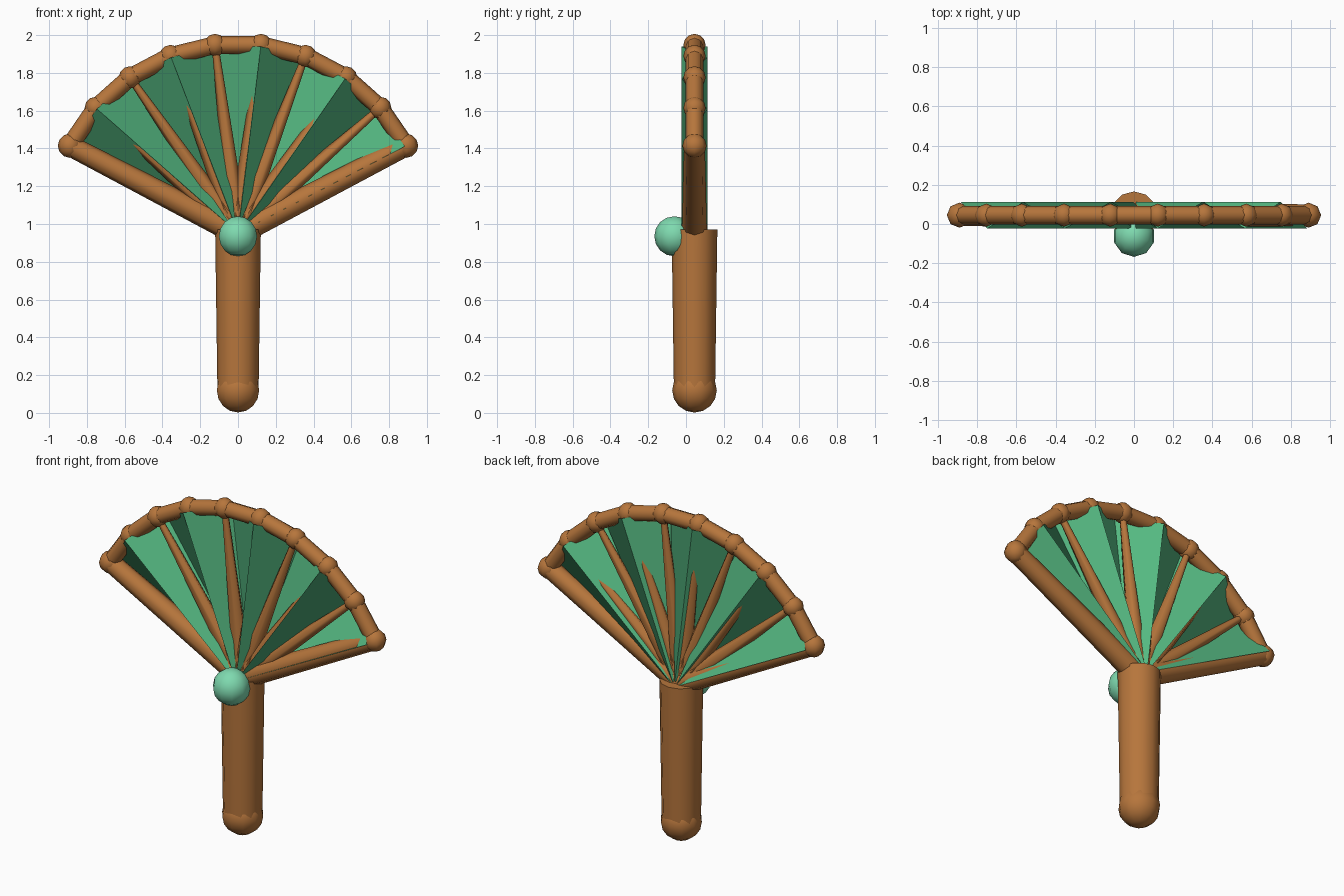
import bpy, bmesh
from math import sin, cos, radians
from mathutils import Vector

cube = bpy.data.objects.get("Cube")
if cube:
    bpy.data.objects.remove(cube, do_unlink=True)


def material(name, rgb):
    m = bpy.data.materials.new(name)
    m.use_nodes = True
    m.diffuse_color = (*rgb, 1)
    m.node_tree.nodes["Principled BSDF"].inputs["Base Color"].default_value = (*rgb, 1)
    return m


WOOD = material("brown wood", (0.47, 0.18, 0.045))
CLOTH = material("green cloth", (0.09, 0.48, 0.22))
GEM = material("pale green gem", (0.21, 0.70, 0.43))


def finish(name, bm, mat, smooth=True):
    bmesh.ops.recalc_face_normals(bm, faces=bm.faces)
    mesh = bpy.data.meshes.new(name)
    bm.to_mesh(mesh)
    bm.free()
    mesh.materials.append(mat)
    if smooth:
        mesh.shade_smooth()
        mesh.set_sharp_from_angle(angle=radians(60))
    ob = bpy.data.objects.new(name, mesh)
    bpy.context.collection.objects.link(ob)
    return ob


def rod(name, a, b, r1, r2, sides=8):
    """Tapered rod from point a to point b."""
    bm = bmesh.new()
    d = b - a
    bmesh.ops.create_cone(bm, cap_ends=True, segments=sides, radius1=r1, radius2=r2, depth=d.length)
    ob = finish(name, bm, WOOD)
    ob.rotation_mode = 'QUATERNION'
    ob.rotation_quaternion = d.to_track_quat('Z', 'Y')
    ob.location = (a + b) / 2


def ball(name, centre, r, mat, sides=10, rings=8):
    bm = bmesh.new()
    bmesh.ops.create_uvsphere(bm, u_segments=sides, v_segments=rings, radius=r)
    finish(name, bm, mat).location = centre


MID = 0.045      # depth of the fan's middle plane
HUB = Vector((0, MID, 0.952))
COUNT = 10
STEP = 13.9


def fan_point(i, radius, depth=0):
    t = radians((i - (COUNT - 1) / 2) * STEP)
    return HUB + Vector((sin(t) * radius, depth, cos(t) * radius))


# Handle, pommel and front gem
rod("handle", Vector((0, MID, 0.12)), Vector((0, MID, 0.97)), 0.109, 0.121, 12)
ball("pommel", (0, MID, 0.12), 0.118, WOOD)
ball("gem", (0, -0.062, 0.935), 0.106, GEM)

# Ribs, end spars and jointed rim
joints = [fan_point(i, 1.003) for i in range(COUNT)]
for i, p in enumerate(joints):
    ball(f"rim_joint_{i}", p, 0.064 if i in (0, COUNT - 1) else 0.059, WOOD, 8, 6)
    if i in (0, COUNT - 1):
        rod(f"end_spar_{i}", HUB, p, 0.066, 0.055)
    else:
        rod(f"rib_{i}", HUB, p, 0.055, 0.018, 6)
    if i:
        rod(f"rim_bar_{i}", joints[i - 1], p, 0.047, 0.047)

# Pleated cloth, folding back and forward at each rib
bm = bmesh.new()
rows = []
for i in range(COUNT):
    depth = 0.068 if i % 2 == 0 else -0.068
    rows.append([bm.verts.new(fan_point(i, r, depth)) for r in (0.03, 0.995)])
for a, b in zip(rows, rows[1:]):
    bm.faces.new((a[0], b[0], b[1], a[1]))
finish("pleated_cloth", bm, CLOTH, smooth=False)
